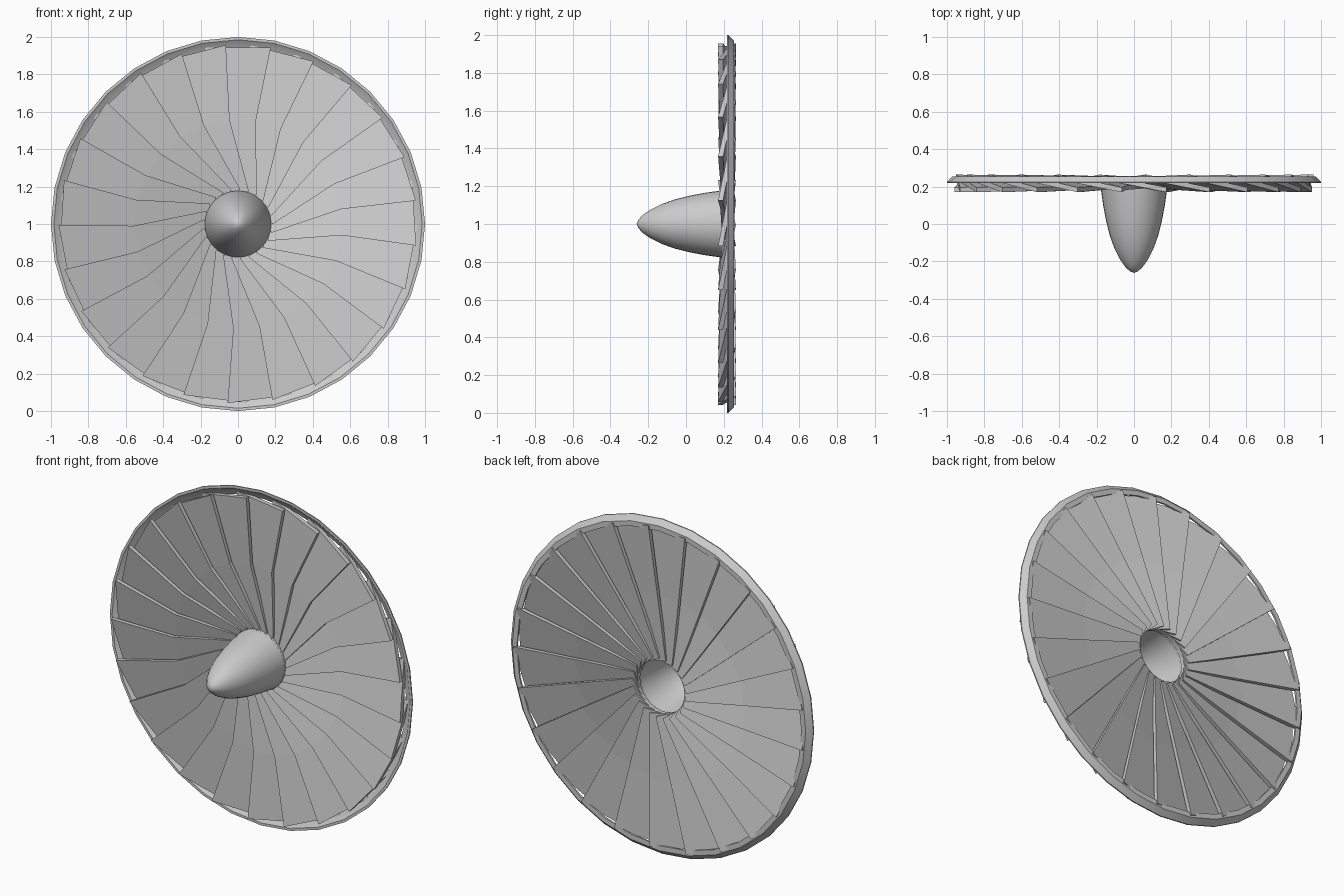
import bpy, bmesh
from math import sin, cos, pi, radians

if "Cube" in bpy.data.objects:
    bpy.data.objects.remove(bpy.data.objects["Cube"])

CZ = 1.0        # height of the fan axis
BLADES = 25


def make_object(name, verts, faces, smooth=None):
    me = bpy.data.meshes.new(name)
    me.from_pydata(verts, [], faces)
    bm = bmesh.new()
    bm.from_mesh(me)
    bmesh.ops.remove_doubles(bm, verts=bm.verts, dist=1e-5)
    bmesh.ops.recalc_face_normals(bm, faces=bm.faces)
    bm.to_mesh(me)
    bm.free()
    ob = bpy.data.objects.new(name, me)
    bpy.context.collection.objects.link(ob)
    if smooth:
        bpy.ops.object.select_all(action='DESELECT')
        ob.select_set(True)
        bpy.context.view_layer.objects.active = ob
        bpy.ops.object.shade_smooth_by_angle(angle=radians(smooth))
    return ob


def lathe(name, profile, n=32, closed=False):
    """Spin (radius, y) points around the fan axis."""
    verts = [(r * sin(2 * pi * i / n), y, CZ + r * cos(2 * pi * i / n))
             for i in range(n) for r, y in profile]
    m = len(profile)
    faces = []
    for i in range(n):
        a, b = i * m, (i + 1) % n * m
        for j in range(m if closed else m - 1):
            k = (j + 1) % m
            faces.append((a + j, a + k, b + k, b + j))
    return make_object(name, verts, faces, 35)


# Nose cone: a thin hollow shell, open at the back
lathe("spinner", [(0, -.262), (.022, -.252), (.045, -.232), (.075, -.19),
                  (.105, -.13), (.13, -.06), (.15, .02), (.165, .10),
                  (.178, .19), (.170, .19), (.157, .10), (.142, .02),
                  (.12, -.06), (.09, -.13), (.05, -.2), (0, -.24)])

# Short hub band behind the nose cone
lathe("hub_band", [(.165, .185), (.178, .185), (.178, .225), (.165, .225)], closed=True)

# Outer rim: a flared lip around the blade tips
lathe("outer_rim", [(1.0, .218), (1.0, .225), (.97, .255), (.94, .255),
                    (.94, .245), (.96, .236), (.985, .218)], closed=True)

# Blade sections: radius, leading (t, y), trailing (t, y), thickness
SECTIONS = [(.155, .100, .190, -.085, .232, .022),
            (.55, .095, .182, -.130, .235, .022),
            (.943, .175, .170, -.175, .238, .026)]


def blade(angle, name):
    s, c = sin(angle), cos(angle)
    verts = []
    for r, t0, y0, t1, y1, th in SECTIONS:
        for t, y in ((t0, y0), (t1, y1), (t1, y1 + th), (t0, y0 + th)):
            verts.append((r * s + t * c, y, CZ + r * c - t * s))
    faces = [(0, 1, 2, 3), (8, 9, 10, 11)]
    for a in (0, 4):
        for j in range(4):
            k = (j + 1) % 4
            faces.append((a + j, a + k, a + 4 + k, a + 4 + j))
    make_object(name, verts, faces)


# Overlapping ring of twisted flat-faced blades
for i in range(BLADES):
    blade(2 * pi * i / BLADES, f"fan_blade_{i + 1:02d}")
